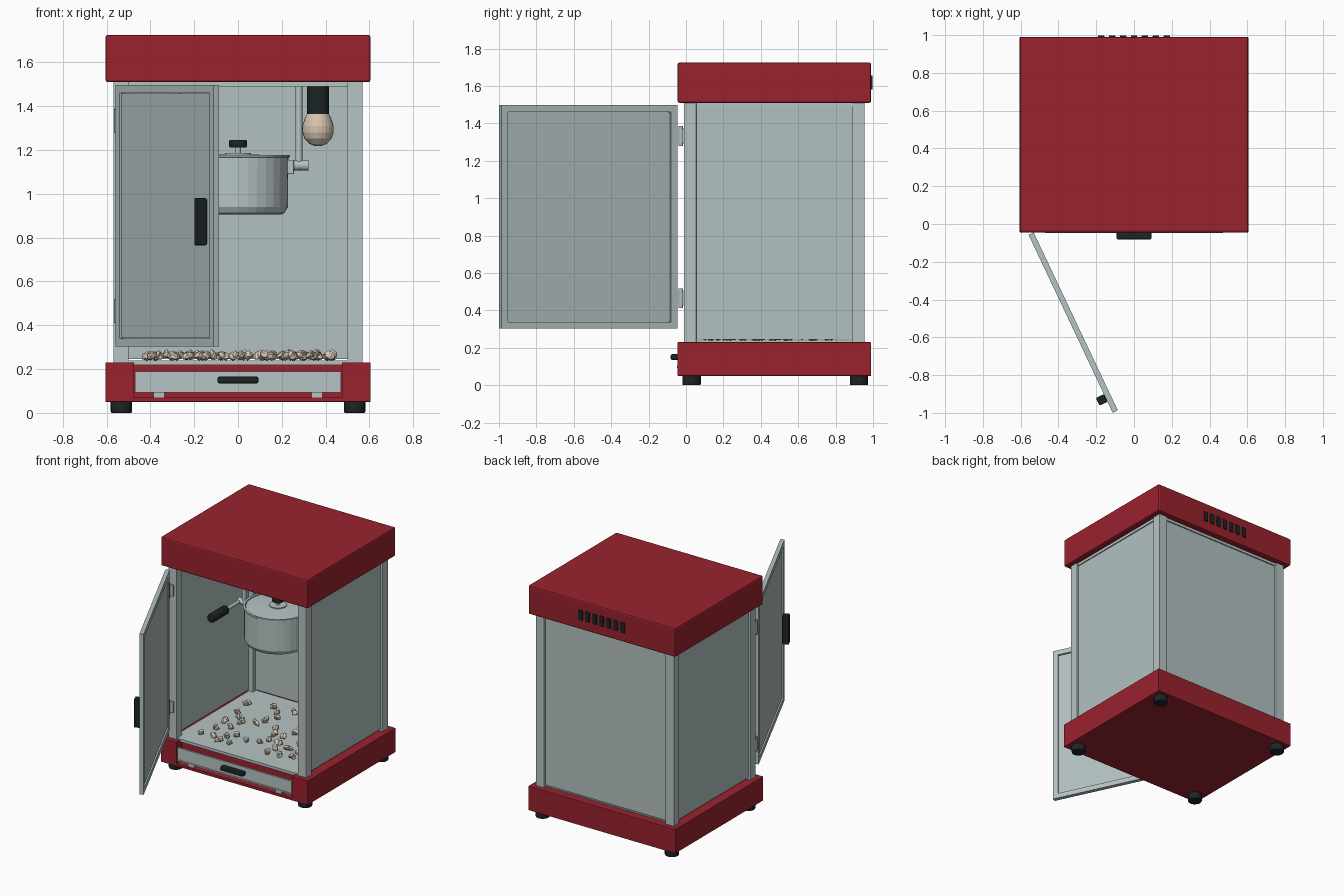
import bpy, bmesh, math, random
from mathutils import Vector, Matrix

if "Cube" in bpy.data.objects:
    bpy.data.objects.remove(bpy.data.objects["Cube"])

random.seed(4)


def colour(name, rgb):
    m = bpy.data.materials.new(name)
    m.diffuse_color = (*rgb, 1)
    m.use_nodes = True
    m.node_tree.nodes["Principled BSDF"].inputs["Base Color"].default_value = m.diffuse_color
    return m


RED = colour("red paint", (0.32, 0.016, 0.027))
STEEL = colour("pale steel", (0.47, 0.55, 0.55))
GLASS = colour("clear panel", (0.45, 0.53, 0.53))
BLACK = colour("black plastic", (0.012, 0.018, 0.018))
CREAM = colour("popcorn cream", (0.72, 0.61, 0.48))
BULB = colour("warm bulb", (0.66, 0.54, 0.42))


def finish(name, bm, mat):
    bmesh.ops.recalc_face_normals(bm, faces=bm.faces)
    me = bpy.data.meshes.new(name)
    bm.to_mesh(me)
    bm.free()
    me.materials.append(mat)
    ob = bpy.data.objects.new(name, me)
    bpy.context.collection.objects.link(ob)
    return ob


def box(name, x, y, z, mat, bevel=0):
    """Box from three (min, max) ranges."""
    bm = bmesh.new()
    bmesh.ops.create_cube(bm, size=1)
    for v in bm.verts:
        v.co = [r[0] + (c + 0.5) * (r[1] - r[0]) for c, r in zip(v.co, (x, y, z))]
    if bevel:
        bmesh.ops.bevel(bm, geom=bm.edges[:], offset=bevel, segments=2,
                        profile=0.5, affect='EDGES')
    return finish(name, bm, mat)


def lathe(name, profile, centre, mat, sides=24):
    """Revolve (radius, height) points about a vertical axis."""
    bm = bmesh.new()
    rings = [[bm.verts.new((centre[0] + r * math.cos(k * math.tau / sides),
                            centre[1] + r * math.sin(k * math.tau / sides), z))
              for k in range(sides)] for r, z in profile]
    for a, b in zip(rings, rings[1:]):
        for k in range(sides):
            n = (k + 1) % sides
            bm.faces.new((a[k], a[n], b[n], b[k]))
    bm.faces.new(rings[0])
    bm.faces.new(rings[-1])
    return finish(name, bm, mat)


def rod(name, a, b, radius, mat, sides=16, bevel=0):
    a, b = Vector(a), Vector(b)
    bm = bmesh.new()
    bmesh.ops.create_cone(bm, cap_ends=True, segments=sides, radius1=radius,
                          radius2=radius, depth=(b - a).length)
    if bevel:
        caps = [e for e in bm.edges if abs(e.verts[0].co.z - e.verts[1].co.z) < 1e-5]
        bmesh.ops.bevel(bm, geom=caps, offset=bevel, segments=2, profile=0.5,
                        affect='EDGES')
    turn = Vector((0, 0, 1)).rotation_difference(b - a).to_matrix().to_4x4()
    bm.transform(Matrix.Translation((a + b) / 2) @ turn)
    return finish(name, bm, mat)


# Roof, and base with a notch for the crumb drawer
box("roof", (-0.605, 0.605), (-0.045, 0.99), (1.51, 1.725), RED, 0.01)
base = box("base", (-0.605, 0.605), (-0.045, 0.99), (0.05, 0.23), RED, 0.003)
cutter = box("drawer_cutter", (-0.475, 0.475), (-0.2, 0.02), (0.07, 0.4), RED)
cutter.hide_render = True
cut = base.modifiers.new("notch", 'BOOLEAN')
cut.operation, cut.object, cut.solver = 'DIFFERENCE', cutter, 'EXACT'
bpy.context.view_layer.objects.active = base
bpy.ops.object.modifier_apply(modifier=cut.name)
bpy.data.objects.remove(cutter)

# Feet and corner posts
for sx in (-1, 1):
    for y, py in ((0.03, (-0.01, 0.055)), (0.925, (0.89, 0.955))):
        rod("foot", (sx * 0.532, y, 0), (sx * 0.532, y, 0.055), 0.049, BLACK, 24, 0.006)
        box("corner_post", sorted((sx * 0.50, sx * 0.568)), py, (0.225, 1.515), STEEL, 0.002)

# Side and back panels with top rails
for sx in (-1, 1):
    box("side_panel", sorted((sx * 0.538, sx * 0.552)), (0.05, 0.895), (0.245, 1.492), GLASS)
    box("side_rail", sorted((sx * 0.53, sx * 0.56)), (0.05, 0.895), (1.49, 1.515), STEEL)
box("back_panel", (-0.505, 0.505), (0.922, 0.936), (0.245, 1.492), GLASS)
box("back_rail", (-0.505, 0.505), (0.915, 0.945), (1.49, 1.515), STEEL)
box("front_rail", (-0.505, 0.505), (0.005, 0.04), (1.49, 1.515), STEEL)
box("floor", (-0.535, 0.535), (-0.005, 0.93), (0.218, 0.238), STEEL)

# Crumb drawer: front, rim, handle, runners
box("drawer_front", (-0.47, 0.47), (-0.042, -0.027), (0.095, 0.19), STEEL, 0.002)
box("drawer_lip", (-0.47, 0.47), (-0.047, -0.03), (0.092, 0.102), STEEL)
box("drawer_tray", (-0.465, 0.465), (-0.03, 0.02), (0.092, 0.1), STEEL)
box("drawer_handle", (-0.093, 0.093), (-0.082, -0.04), (0.135, 0.166), BLACK, 0.008)
for x in (-0.36, 0.36):
    box("drawer_runner", (x - 0.025, x + 0.025), (-0.04, 0.02), (0.07, 0.095), STEEL)

# Open door, built flat then swung outwards
L, T, W = 0.521, 0.015, 0.04
Z0, Z1 = 0.302, 1.497
door = [box("door_panel", (-L + W, L - W), (-0.005, 0.005), (Z0 + W, Z1 - W), GLASS)]
for s in (-1, 1):
    door.append(box("door_stile", sorted((s * L, s * (L - W))), (-T, T), (Z0, Z1), STEEL))
for z in ((Z0, Z0 + W - 0.003), (Z1 - W + 0.003, Z1)):
    door.append(box("door_rail", (-L + W, L - W), (-T, T), z, STEEL))
door.append(box("door_handle", (0.412, 0.457), (-0.062, -T), (0.765, 0.98), BLACK, 0.006))
swing = Matrix.Translation((-0.322, -0.522, 0)) @ Matrix.Rotation(math.radians(-64.7), 4, 'Z')
for part in door:
    part.data.transform(swing)

# Door hinges
for z in (0.465, 1.333):
    rod("hinge_pin", (-0.553, -0.028, z - 0.053), (-0.553, -0.028, z + 0.053), 0.012, STEEL)
    box("hinge_leaf", (-0.565, -0.52), (-0.022, -0.005), (z - 0.04, z + 0.04), STEEL)

# Roof vents on the back
for k in range(7):
    x = (k - 3) * 0.058
    box("vent_slot", (x - 0.017, x + 0.017), (0.985, 0.998), (1.58, 1.657), BLACK, 0.004)

# Kettle, lid and knob
KY = 0.47
lathe("kettle", [(0.195, 0.905), (0.212, 0.912), (0.228, 0.94), (0.23, 1.165),
                 (0.237, 1.168), (0.237, 1.178), (0.222, 1.178), (0.22, 1.165)],
      (0, KY), STEEL, 32)
lathe("kettle_lid", [(0.218, 1.16), (0.218, 1.172), (0.06, 1.18), (0.06, 1.187)],
      (0, KY), STEEL, 32)
rod("knob_stem", (0, KY, 1.18), (0, KY, 1.215), 0.014, STEEL)
rod("lid_knob", (0, KY, 1.21), (0, KY, 1.246), 0.04, BLACK, 24, 0.005)

# Kettle hangers and pivots
for s in (-1, 1):
    rod("hanger", (s * 0.278, KY, 1.11), (s * 0.278, KY, 1.515), 0.016, STEEL)
    rod("pivot", (s * 0.255, KY, 1.13), (s * 0.322, KY, 1.13), 0.024, STEEL)
    box("pivot_plate", sorted((s * 0.225, s * 0.255)), (KY - 0.035, KY + 0.035), (1.09, 1.155), STEEL, 0.004)

# Tilting handle
rod("tilt_arm", (-0.31, KY, 1.13), (-0.31, 0.28, 1.13), 0.013, STEEL)
rod("tilt_grip", (-0.31, 0.30, 1.13), (-0.31, 0.12, 1.13), 0.032, BLACK, 16, 0.008)

# Lamp
lamp = (0.365, 0.45)
rod("lamp_socket", (*lamp, 1.36), (*lamp, 1.515), 0.051, BLACK, 24)
lathe("lamp_bulb", [(0.012, 1.217), (0.04, 1.228), (0.062, 1.252), (0.071, 1.28), (0.071, 1.31),
                    (0.062, 1.34), (0.05, 1.365)], lamp, BULB)

# Popcorn scattered over the floor
spots = []
while len(spots) < 48:
    p = Vector((random.uniform(-0.42, 0.44), random.uniform(0.1, 0.8)))
    if all((p - q).length > 0.068 for q in spots):
        spots.append(p)
bm = bmesh.new()
for p in spots:
    for k in range(2):
        off = Vector((random.uniform(-0.012, 0.012), random.uniform(-0.012, 0.012), 0.008 * k))
        new = bmesh.ops.create_icosphere(bm, subdivisions=1, radius=0.021)["verts"]
        for v in new:
            v.co = v.co * random.uniform(0.65, 1.3) + Vector((p.x, p.y, 0.257)) + off
            v.co.z = max(v.co.z, 0.2385)
finish("popcorn", bm, CREAM)

# Smooth only the round parts
bpy.ops.object.select_all(action='DESELECT')
for ob in bpy.context.scene.objects:
    if ob.name.split(".")[0] in ("foot", "lid_knob", "tilt_grip", "tilt_arm", "hanger",
                                 "pivot", "lamp_socket", "hinge_pin", "knob_stem"):
        ob.select_set(True)
        bpy.context.view_layer.objects.active = ob
bpy.ops.object.shade_smooth_by_angle(angle=math.radians(35))
